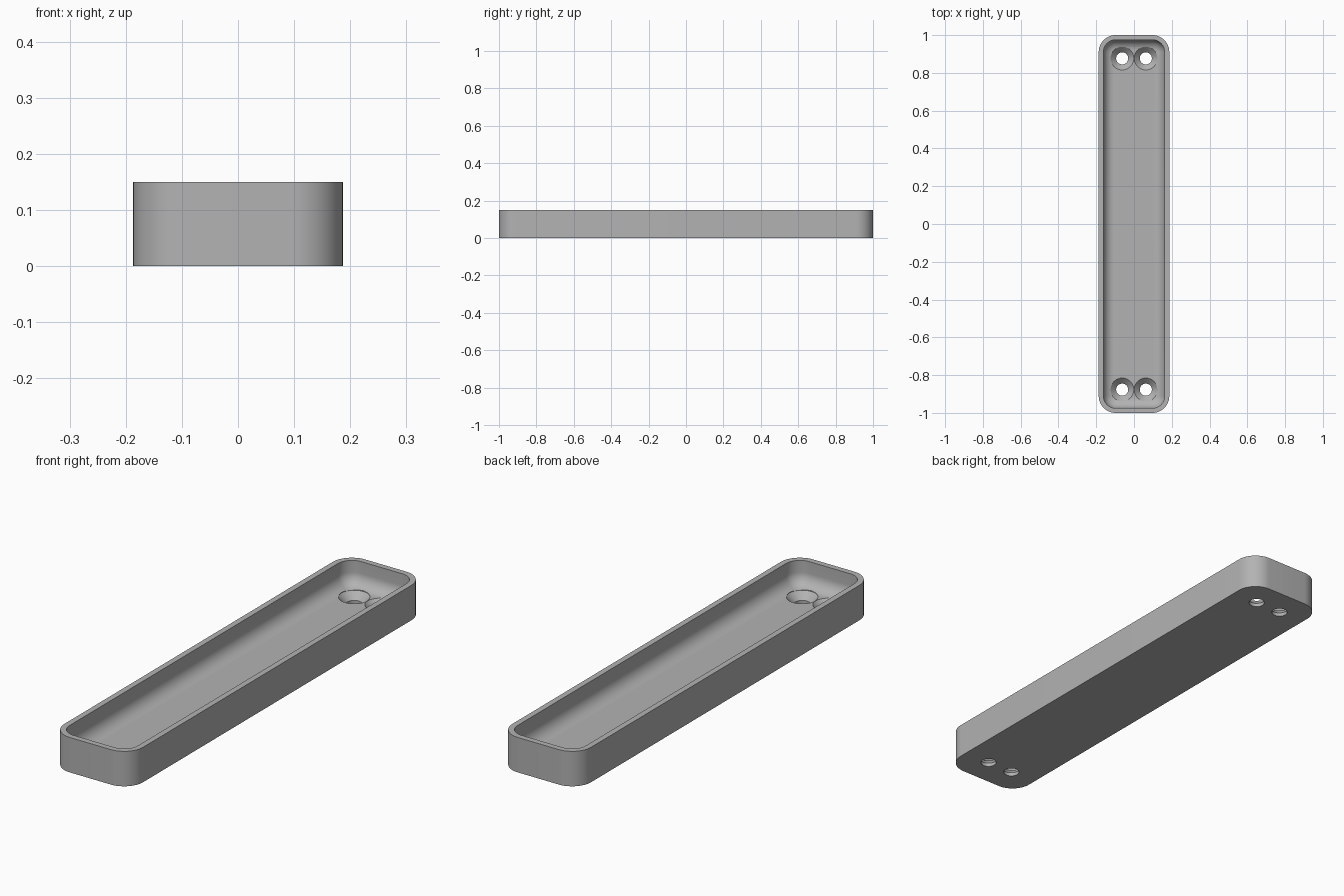
import bpy, bmesh, math

if "Cube" in bpy.data.objects:
    bpy.data.objects.remove(bpy.data.objects["Cube"])

HALF_X, HALF_Y, HEIGHT = 0.187, 1.0, 0.15
CORNER, WALL, FLOOR, FILLET = 0.09, 0.025, 0.045, 0.055
HOLE_X, HOLE_Y, HOLE_R, SINK_R = 0.0625, 0.877, 0.032, 0.0615

grey = bpy.data.materials.new("plain_grey")
grey.use_nodes = True
colour = (0.45, 0.45, 0.45, 1)
grey.diffuse_color = colour
grey.node_tree.nodes["Principled BSDF"].inputs["Base Color"].default_value = colour


def rounded_loop(bm, inset, z, steps=12):
    """Ring of vertices round a rounded rectangle."""
    r = CORNER - inset
    ring = []
    for quarter, (sx, sy) in enumerate([(1, 1), (-1, 1), (-1, -1), (1, -1)]):
        for i in range(steps + 1):
            a = (quarter + i / steps) * math.pi / 2
            ring.append(bm.verts.new((sx * (HALF_X - CORNER) + r * math.cos(a),
                                      sy * (HALF_Y - CORNER) + r * math.sin(a), z)))
    return ring


def circle_loop(bm, x, y, r, z, n=48):
    return [bm.verts.new((x + r * math.cos(math.tau * i / n),
                          y + r * math.sin(math.tau * i / n), z)) for i in range(n)]


def skin(bm, rings):
    """Join successive rings and cap both ends."""
    for a, b in zip(rings, rings[1:]):
        for i in range(len(a)):
            j = (i + 1) % len(a)
            bm.faces.new((a[i], a[j], b[j], b[i]))
    bm.faces.new(rings[0][::-1])
    bm.faces.new(rings[-1])


def finish(bm, name):
    bmesh.ops.recalc_face_normals(bm, faces=bm.faces)
    mesh = bpy.data.meshes.new(name)
    bm.to_mesh(mesh)
    bm.free()
    mesh.materials.append(grey)
    obj = bpy.data.objects.new(name, mesh)
    bpy.context.collection.objects.link(obj)
    return obj


# Tray: outer wall, rim, inner wall and filleted floor
bm = bmesh.new()
rings = [rounded_loop(bm, 0, 0), rounded_loop(bm, 0, HEIGHT), rounded_loop(bm, WALL, HEIGHT)]
for i in range(11):
    a = i / 10 * math.pi / 2
    rings.append(rounded_loop(bm, WALL + FILLET * (1 - math.cos(a)),
                              FLOOR + FILLET * (1 - math.sin(a))))
skin(bm, rings)
tray = finish(bm, "tray")

# Countersunk screw hole cutters, a pair at each end
bm = bmesh.new()
for x in (-HOLE_X, HOLE_X):
    for y in (-HOLE_Y, HOLE_Y):
        profile = [(HOLE_R, -0.05), (HOLE_R, FLOOR - SINK_R + HOLE_R),
                   (SINK_R, FLOOR), (SINK_R, HEIGHT + 0.05)]
        skin(bm, [circle_loop(bm, x, y, r, z) for r, z in profile])
cutter = finish(bm, "screw_hole_cutter")
cutter.hide_render = True

cut = tray.modifiers.new("screw_holes", "BOOLEAN")
cut.operation = "DIFFERENCE"
cut.solver = "EXACT"
cut.object = cutter
bpy.ops.object.select_all(action="DESELECT")
tray.select_set(True)
bpy.context.view_layer.objects.active = tray
bpy.ops.object.modifier_apply(modifier=cut.name)
bpy.data.objects.remove(cutter)
bpy.ops.object.shade_smooth_by_angle(angle=math.radians(30))
